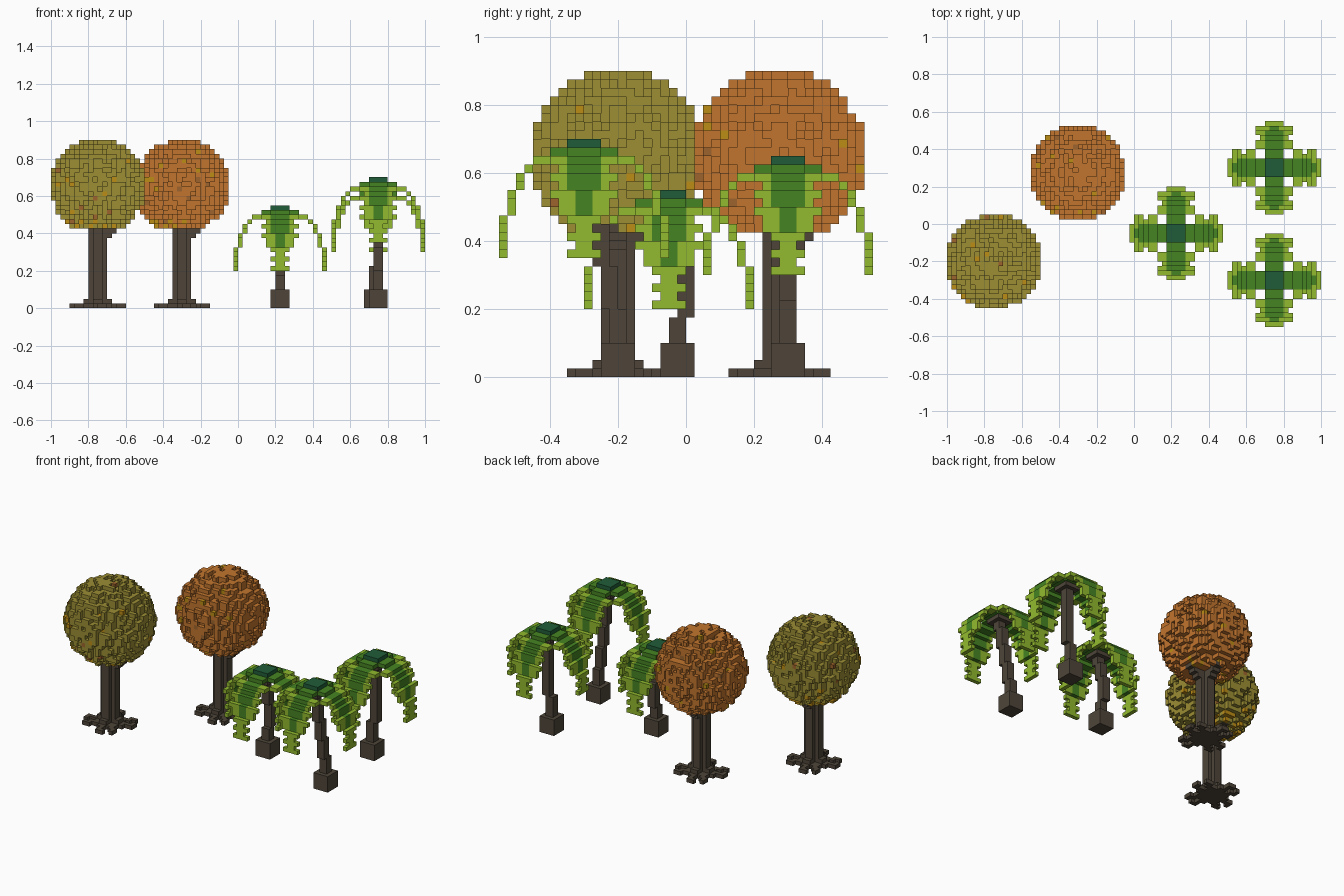
import bpy
import bmesh
import math
import random
from mathutils import Vector

if "Cube" in bpy.data.objects:
    bpy.data.objects.remove(bpy.data.objects["Cube"], do_unlink=True)

random.seed(7)
S = 0.025  # edge length of one block


def linear(c):
    c /= 255
    return c / 12.92 if c <= 0.04045 else ((c + 0.055) / 1.055) ** 2.4


def material(name, *rgb):
    m = bpy.data.materials.new(name)
    col = [linear(c) for c in rgb] + [1.0]
    m.use_nodes = True
    m.diffuse_color = col
    bsdf = m.node_tree.nodes["Principled BSDF"]
    bsdf.inputs["Base Color"].default_value = col
    bsdf.inputs["Roughness"].default_value = 0.9
    return m


BARK = material("bark_brown", 78, 69, 57)
OLIVE = material("olive_leaf", 156, 142, 52)
ORANGE = material("orange_leaf", 194, 117, 46)
GOLD = material("gold_leaf", 188, 140, 22)
RUST = material("rust_leaf", 158, 100, 44)
LIME = material("lime_frond", 146, 186, 46)
GREEN = material("green_frond", 70, 132, 34)
TEAL = material("teal_crown", 32, 92, 56)

# Corner offsets of the six faces of a block, keyed by outward direction
FACES = {
    (1, 0, 0): ((1, 0, 0), (1, 1, 0), (1, 1, 1), (1, 0, 1)),
    (-1, 0, 0): ((0, 0, 0), (0, 0, 1), (0, 1, 1), (0, 1, 0)),
    (0, 1, 0): ((0, 1, 0), (0, 1, 1), (1, 1, 1), (1, 1, 0)),
    (0, -1, 0): ((0, 0, 0), (1, 0, 0), (1, 0, 1), (0, 0, 1)),
    (0, 0, 1): ((0, 0, 1), (1, 0, 1), (1, 1, 1), (0, 1, 1)),
    (0, 0, -1): ((0, 0, 0), (0, 1, 0), (1, 1, 0), (1, 0, 0)),
}


def build_blocks(name, cells):
    """Make one object from a {cell: material} grid, keeping only outer faces."""
    mats = list(dict.fromkeys(cells.values()))
    mesh = bpy.data.meshes.new(name)
    bm = bmesh.new()
    verts = {}
    for cell, mat in cells.items():
        c = Vector(cell)
        for direction, corners in FACES.items():
            if tuple(int(v) for v in c + Vector(direction)) in cells:
                continue
            loop = []
            for k in corners:
                p = tuple(int(v) for v in c + Vector(k))
                if p not in verts:
                    verts[p] = bm.verts.new(Vector(p) * S)
                loop.append(verts[p])
            bm.faces.new(loop).material_index = mats.index(mat)
    bm.to_mesh(mesh)
    bm.free()
    for m in mats:
        mesh.materials.append(m)
    obj = bpy.data.objects.new(name, mesh)
    bpy.context.collection.objects.link(obj)
    return obj


def box(cells, cx, cy, half, z0, z1, mat):
    for x in range(cx - half, cx + half):
        for y in range(cy - half, cy + half):
            for z in range(z0, z1):
                cells[x, y, z] = mat


def spin(d, w, turn):
    """Turn a cell offset by quarter turns about the tree's axis."""
    x, y = d + 0.5, w + 0.5
    for _ in range(turn):
        x, y = -y, x
    return math.floor(x), math.floor(y)


def round_tree(name, cx, cy, leaf, spots):
    # Fluted trunk: square column without its corners
    trunk = {}
    for x in range(-2, 2):
        for y in range(-2, 2):
            if not (x in (-2, 1) and y in (-2, 1)):
                for z in range(19):
                    trunk[cx + x, cy + y, z] = BARK
    # Root flare, four crooked roots and short branches under the leaves
    box(trunk, cx, cy, 3, 0, 1, BARK)
    root = [(3, -1), (3, 0), (4, 0), (5, 0), (5, 1), (3, 2), (3, 3), (4, 3)]
    for turn in range(4):
        for d, w in root:
            x, y = spin(d, w, turn)
            trunk[cx + x, cy + y, 0] = BARK
        for w in (-1, 0):
            x, y = spin(2, w, turn)
            trunk[cx + x, cy + y, 1] = BARK
    for d, z in ((2, 15), (2, 16), (3, 16), (3, 17), (4, 17)):
        for w in (-1, 0):
            trunk[cx + d, cy + w, z] = BARK
            trunk[cx + w, cy + d, z] = BARK
    build_blocks(name + "_trunk", trunk)

    # Leafy ball with a flat underside and a ragged surface
    crown = {}
    for x in range(-10, 10):
        for y in range(-10, 10):
            for z in range(-9, 10):
                r = math.sqrt((x + .5) ** 2 + (y + .5) ** 2 + (z + .5) ** 2)
                if r > 10.15 or (r > 9.1 and random.random() < 0.25):
                    continue
                if z == -9 and random.random() < 0.2:
                    continue
                chance = 0.3 if z < -7 else 0.035
                mat = random.choice(spots) if random.random() < chance else leaf
                crown[cx + x, cy + y, z + 26] = mat
    build_blocks(name + "_leaves", crown)


# Frond from the crown outward: distance, drop, half width, green half width
FROND = [
    (2, 1, 2, 2), (3, 1, 2, 2), (4, 2, 4, 2), (5, 2, 4, 2), (6, 3, 3, 2),
    (7, 4, 4, 2), (7, 5, 3, 2), (8, 6, 4, 1), (8, 7, 3, 1), (8, 8, 3, 1),
    (9, 9, 2, 0), (9, 10, 1, 0), (9, 11, 2, 0), (9, 12, 1, 0), (9, 13, 2, 0),
]


def palm(name, cx, cy, height, base, bends):
    # Square foot and a leaning trunk in stacked segments
    trunk = {}
    box(trunk, *base, 2, 0, 4, BARK)
    for (z0, x, y), (z1, _, _) in zip(bends, bends[1:] + [(height - 1, 0, 0)]):
        box(trunk, x, y, 1, z0, z1, BARK)
    box(trunk, cx, cy, 2, height - 3, height - 1, BARK)
    build_blocks(name + "_trunk", trunk)

    # Crown cap and four drooping serrated fronds
    leaves = {}
    box(leaves, cx, cy, 2, height - 1, height, TEAL)
    for turn in range(4):
        for d, drop, half, core in FROND:
            for w in range(-half, half):
                x, y = spin(d, w, turn)
                mat = GREEN if -core <= w < core else LIME
                leaves[cx + x, cy + y, height - 1 - drop] = mat
    build_blocks(name + "_fronds", leaves)


round_tree("olive_tree", -30, -8, OLIVE, [GOLD, GOLD, RUST])
round_tree("orange_tree", -12, 11, ORANGE, [GOLD, GOLD, RUST])

palm("short_palm", 9, -2, 22, (9, -1),
     [(4, 9, -1), (7, 9, 0), (13, 9, -1), (17, 9, -2)])
palm("back_palm", 30, 12, 26, (29, 12),
     [(4, 29, 12), (9, 30, 12), (15, 30, 12)])
palm("tall_palm", 30, -12, 28, (30, -8),
     [(4, 30, -8), (8, 30, -9), (13, 30, -10), (18, 30, -11), (23, 30, -12)])
